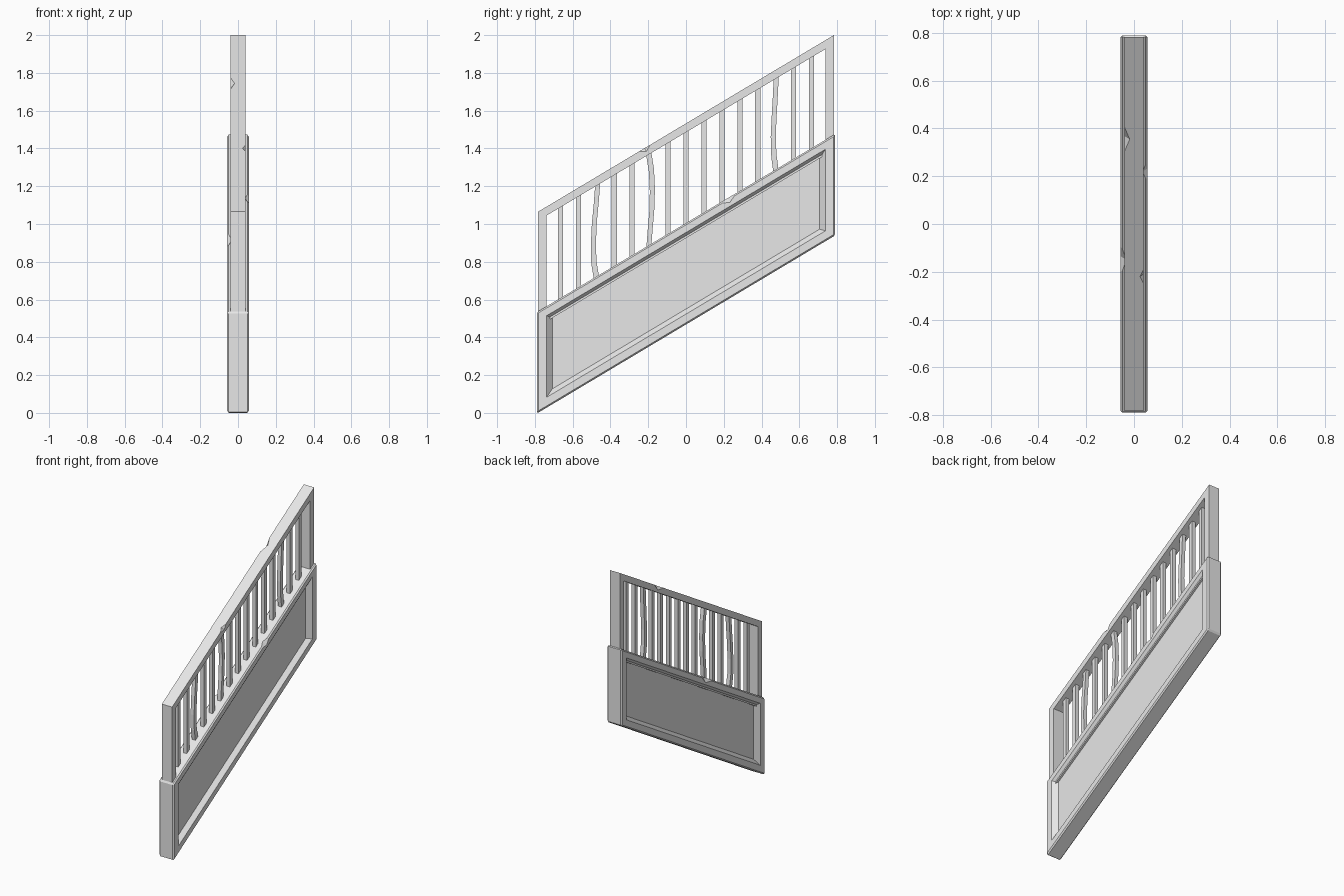
import bpy, bmesh, math

cube = bpy.data.objects.get("Cube")
if cube:
    bpy.data.objects.remove(cube, do_unlink=True)

SLOPE = 0.597
ANGLE = math.atan(SLOPE)
BASE_TOP, RAIL_TOP = 1.005, 1.5325   # heights at mid length

grey = bpy.data.materials.new("plain grey")
grey.use_nodes = True
grey.diffuse_color = (0.8, 0.8, 0.8, 1)
grey.node_tree.nodes["Principled BSDF"].inputs["Base Color"].default_value = (0.8, 0.8, 0.8, 1)


def finish(name, bm):
    bmesh.ops.recalc_face_normals(bm, faces=bm.faces[:])
    mesh = bpy.data.meshes.new(name)
    bm.to_mesh(mesh)
    bm.free()
    mesh.materials.append(grey)
    obj = bpy.data.objects.new(name, mesh)
    bpy.context.collection.objects.link(obj)
    return obj


def slanted(x, half, low, high):
    """Four corners of a panel sheared along the stair slope."""
    return [(x, y, z + SLOPE * y) for y, z in
            ((-half, low), (half, low), (half, high), (-half, high))]


def loft(bm, rings, closed=False):
    """Join four-cornered rings; cap the ends unless the loft closes on itself."""
    rows = [[bm.verts.new(p) for p in ring] for ring in rings]
    pairs = list(zip(rows, rows[1:]))
    if closed:
        pairs.append((rows[-1], rows[0]))
    else:
        bm.faces.new(rows[0])
        bm.faces.new(rows[-1])
    for a, b in pairs:
        for i in range(4):
            j = (i + 1) % 4
            bm.faces.new((a[i], a[j], b[j], b[i]))
    return rows


def chip(obj, name, x, y, height, size):
    """Knock a faceted chip out of a top edge."""
    bm = bmesh.new()
    bmesh.ops.create_uvsphere(bm, u_segments=4, v_segments=2, radius=1)
    cutter = finish(name, bm)
    cutter.location = (x, y, height + SLOPE * y)
    cutter.rotation_euler = (ANGLE, 0, 0)
    cutter.scale = size
    cutter.hide_render = True
    cutter.hide_viewport = True
    cutter.display_type = 'WIRE'
    mod = obj.modifiers.new(name, 'BOOLEAN')
    mod.operation = 'DIFFERENCE'
    mod.solver = 'EXACT'
    mod.object = cutter


# Solid base with a recessed panel on both sides and chamfered outer edges
bm = bmesh.new()
floor, outline, outer = (0.708, 0.55, 0.925), (0.738, 0.523, 0.955), (0.79, 0.468, BASE_TOP)
rows = loft(bm, [slanted(-0.027, *floor), slanted(-0.057, *outline), slanted(-0.057, *outer),
                 slanted(0.057, *outer), slanted(0.057, *outline), slanted(0.027, *floor)])
rim = set(rows[2] + rows[3])
edges = [e for e in bm.edges if e.verts[0] in rim and e.verts[1] in rim]
bmesh.ops.bevel(bm, geom=edges, offset=0.008, segments=1, profile=0.5, affect='EDGES')
base = finish("base_panel", bm)
chip(base, "base_chip_left", 0.057, 0.22, BASE_TOP, (0.022, 0.055, 0.025))
chip(base, "base_chip_right", -0.057, -0.15, BASE_TOP, (0.025, 0.08, 0.03))

# Handrail and end posts as one frame, its foot sunk into the base
bm = bmesh.new()
frame_out = (0.783, BASE_TOP - 0.08, RAIL_TOP)
frame_in = (0.738, BASE_TOP - 0.04, RAIL_TOP - 0.047)
loft(bm, [slanted(-0.04, *frame_out), slanted(0.04, *frame_out),
          slanted(0.04, *frame_in), slanted(-0.04, *frame_in)], closed=True)
frame = finish("handrail_frame", bm)
chip(frame, "rail_chip_right", -0.04, 0.355, RAIL_TOP, (0.022, 0.06, 0.025))
chip(frame, "rail_chip_left", 0.04, -0.22, RAIL_TOP, (0.015, 0.035, 0.02))

# Square balusters, three of them warped
WARPS = {2: (0.005, -0.013, -0.015, -0.01, 0, 0.008),
         5: (-0.008, 0, 0.009, 0.012, 0.007, -0.01),
         12: (0.004, -0.01, -0.013, -0.008, -0.002, 0.003)}
HALF = 0.0135
for n in range(15):
    y = (n - 7) * 0.095
    warp = WARPS.get(n, (0, 0))
    low, high = BASE_TOP - 0.03, RAIL_TOP - 0.03
    rings = []
    for k, shift in enumerate(warp):
        z = low + (high - low) * k / (len(warp) - 1)
        rings.append([(sx * HALF, y + shift + sy * HALF, z + SLOPE * (y + sy * HALF))
                      for sx, sy in ((-1, -1), (1, -1), (1, 1), (-1, 1))])
    bm = bmesh.new()
    loft(bm, rings)
    finish(f"baluster_{n + 1}", bm)
